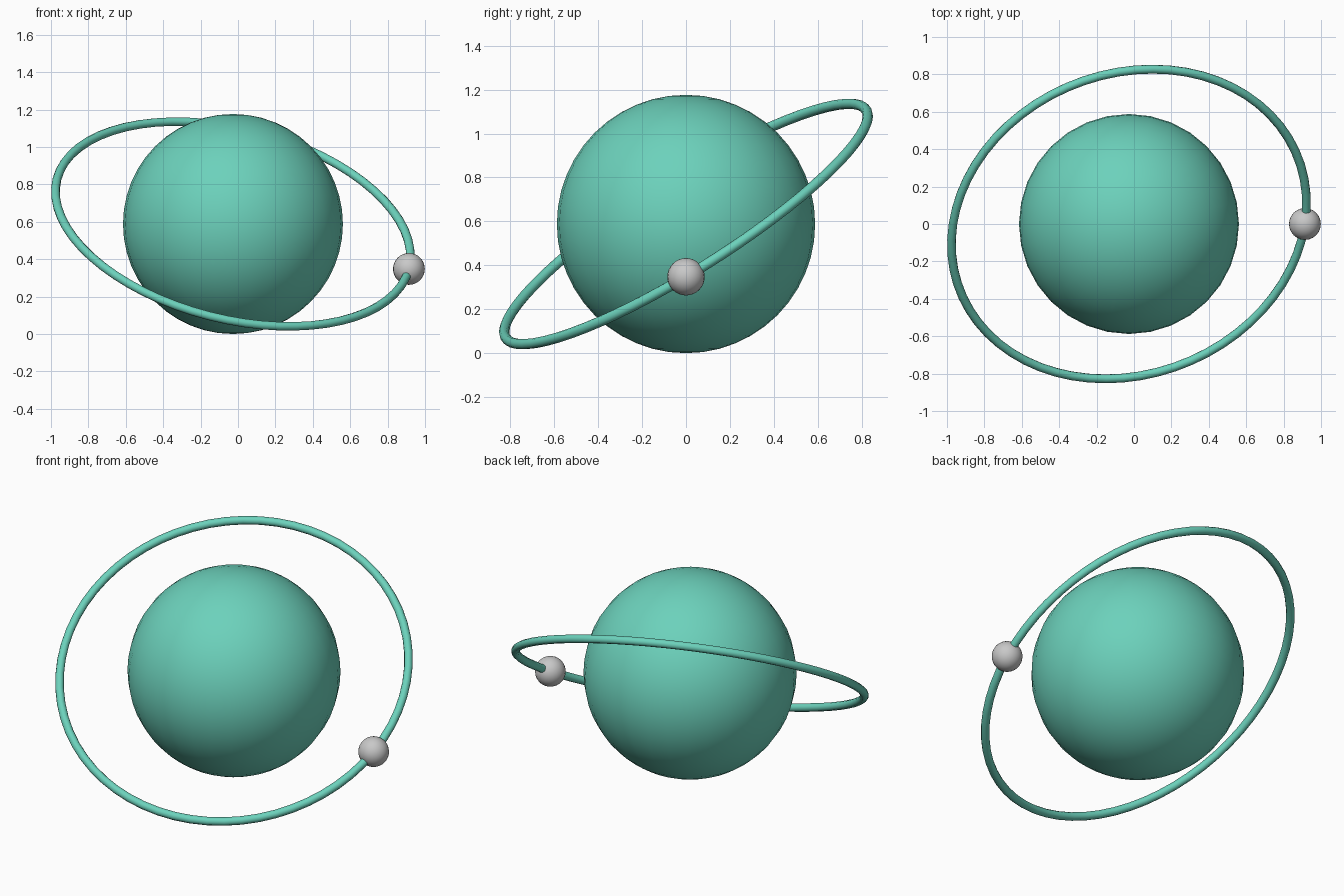
import bpy
from math import cos, sin
from mathutils import Vector

cube = bpy.data.objects.get("Cube")
if cube:
    bpy.data.objects.remove(cube, do_unlink=True)


def make_material(name, colour):
    mat = bpy.data.materials.new(name)
    mat.use_nodes = True
    mat.diffuse_color = colour
    mat.node_tree.nodes["Principled BSDF"].inputs["Base Color"].default_value = colour
    return mat


def finish(name, mat):
    obj = bpy.context.object
    obj.name = name
    obj.data.materials.append(mat)
    bpy.ops.object.shade_smooth()
    return obj


teal = make_material("teal", (0.15, 0.64, 0.50, 1))
grey = make_material("light_grey", (0.58, 0.58, 0.58, 1))

planet_radius = 0.588
orbit_radius = 0.971
tilt_x, tilt_y = 0.55, 0.25
centre = Vector((-0.027, 0, planet_radius))

# Planet
bpy.ops.mesh.primitive_uv_sphere_add(segments=32, ring_count=24,
                                     radius=planet_radius, location=centre)
finish("planet", teal)

# Tilted orbit ring
bpy.ops.mesh.primitive_torus_add(major_segments=64, minor_segments=10,
                                 major_radius=orbit_radius, minor_radius=0.0235,
                                 location=centre, rotation=(tilt_x, tilt_y, 0))
finish("orbit_ring", teal)

# Moon threaded on the ring
offset = Vector((cos(tilt_y), 0, -sin(tilt_y))) * orbit_radius
bpy.ops.mesh.primitive_uv_sphere_add(segments=24, ring_count=16,
                                     radius=0.085, location=centre + offset)
finish("moon", grey)
